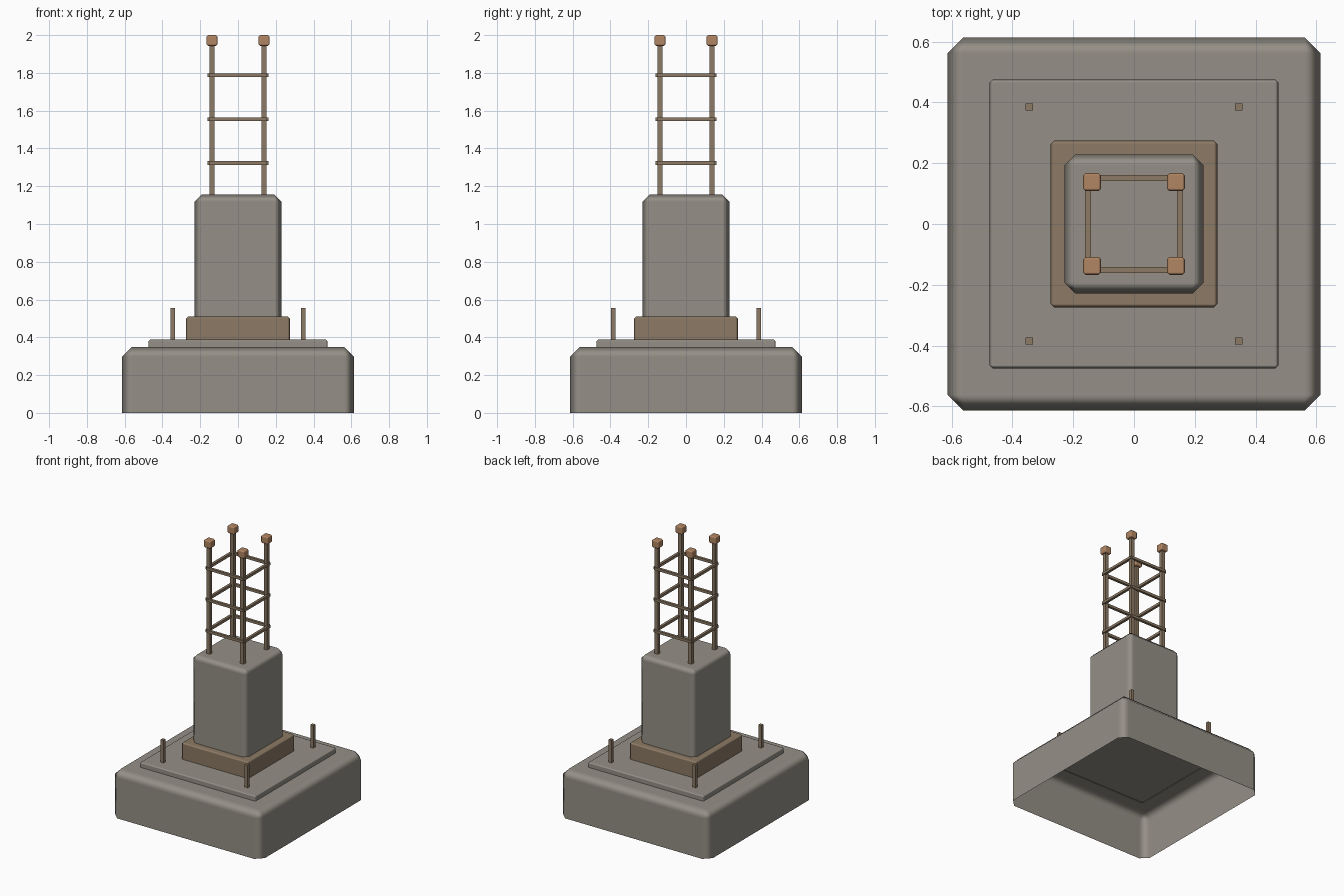
import bpy
import bmesh
from mathutils import Vector

old = bpy.data.objects.get("Cube")
if old:
    bpy.data.objects.remove(old, do_unlink=True)


def material(name, colour):
    m = bpy.data.materials.new(name)
    m.use_nodes = True
    m.diffuse_color = (*colour, 1)
    m.node_tree.nodes["Principled BSDF"].inputs["Base Color"].default_value = (*colour, 1)
    return m


concrete = material("concrete grey", (0.30, 0.275, 0.24))
brown = material("rusty brown", (0.265, 0.193, 0.128))
orange = material("cap orange", (0.44, 0.235, 0.125))


def box(name, mat, centre, half, z0, z1, bevel=0.0, open_bottom=False):
    """Box standing between two heights, with optional chamfer and open underside."""
    bm = bmesh.new()
    bmesh.ops.create_cube(bm, size=2)
    for v in bm.verts:
        v.co = Vector((v.co.x * half[0], v.co.y * half[1], v.co.z * (z1 - z0) / 2))
    if open_bottom:
        under = [f for f in bm.faces if f.normal.z < -0.5]
        bmesh.ops.delete(bm, geom=under, context="FACES_ONLY")
    mesh = bpy.data.meshes.new(name)
    bm.to_mesh(mesh)
    bm.free()
    mesh.materials.append(mat)
    ob = bpy.data.objects.new(name, mesh)
    ob.location = (centre[0], centre[1], (z0 + z1) / 2)
    bpy.context.collection.objects.link(ob)
    if bevel:
        mesh.polygons.foreach_set("use_smooth", [True] * len(mesh.polygons))
        mod = ob.modifiers.new("chamfer", "BEVEL")
        mod.width = bevel
        mod.segments = 1
        mod.limit_method = "ANGLE"
        mod.harden_normals = True
    return ob


# Stacked footing, slab, collar and column
for name, mat, half, z0, z1, bevel in (
    ("footing", concrete, 0.614, 0.0, 0.35, 0.052),
    ("slab", concrete, 0.475, 0.345, 0.388, 0.01),
    ("collar", brown, 0.275, 0.385, 0.51, 0.012),
    ("column", concrete, 0.229, 0.50, 1.155, 0.036),
):
    box(name, mat, (0, 0), (half, half), z0, z1, bevel, open_bottom=True)

# Reinforcing bars with caps, and anchor pins, at the four corners
BAR = 0.138
for sx, side in ((1, "left"), (-1, "right")):
    for sy, end in ((1, "back"), (-1, "front")):
        tag = f"{end}_{side}"
        box(f"bar_{tag}", brown, (sx * BAR, sy * BAR), (0.0135, 0.0135), 1.14, 1.96)
        box(f"cap_{tag}", orange, (sx * BAR, sy * BAR), (0.03, 0.03), 1.943, 2.0, 0.009)
        box(f"pin_{tag}", brown, (sx * 0.345, sy * 0.385), (0.012, 0.012), 0.38, 0.556)

# Square ties around the bars at three levels
TIE, LENGTH, THICK = 0.151, 0.152, 0.0095
for level, z in enumerate((1.323, 1.555, 1.787), 1):
    for s, end, side in ((1, "back", "left"), (-1, "front", "right")):
        box(f"tie_{end}_{level}", brown, (0, s * TIE), (LENGTH, THICK), z - THICK, z + THICK)
        box(f"tie_{side}_{level}", brown, (s * TIE, 0), (THICK, LENGTH), z - THICK, z + THICK)
